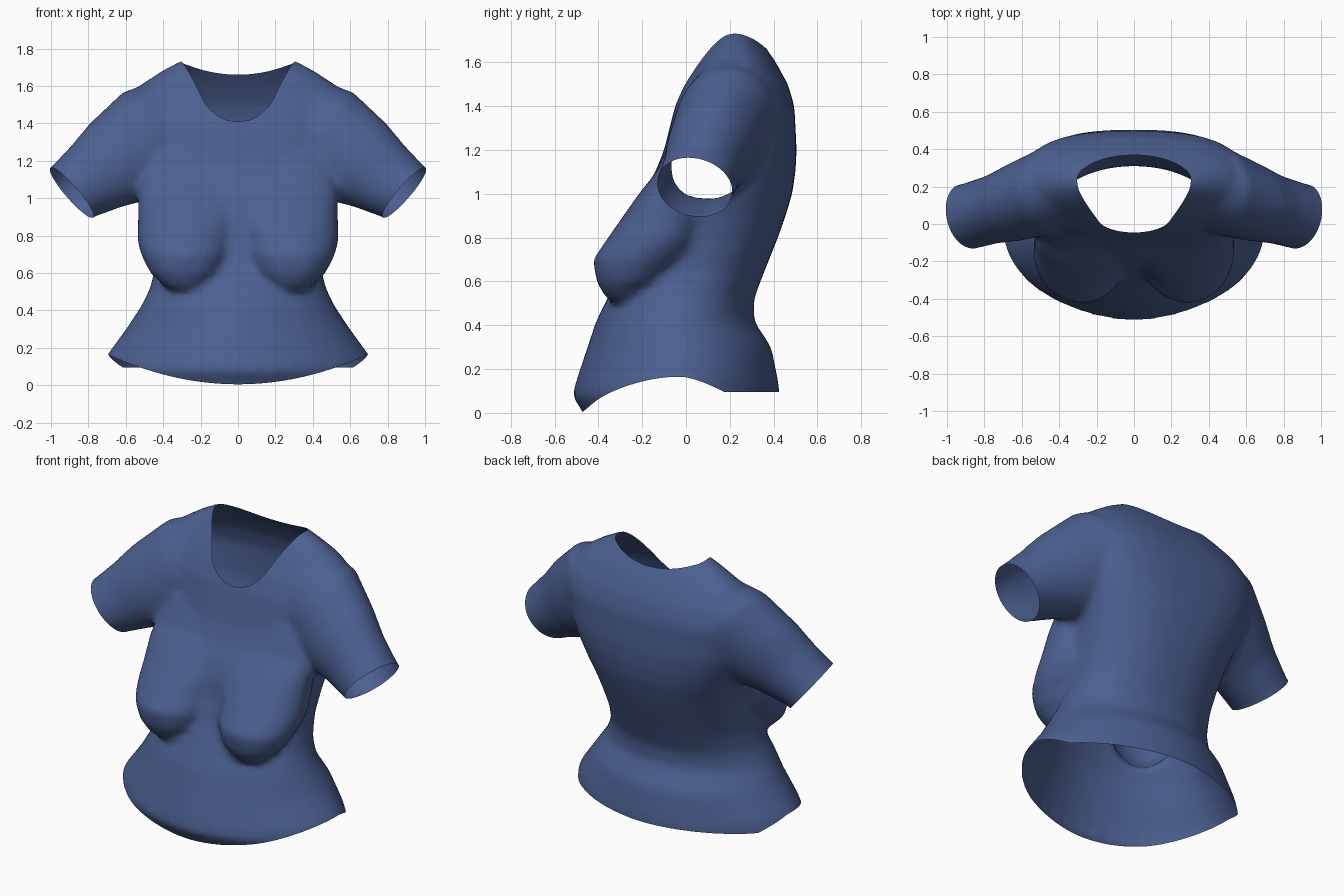
import bpy, bmesh, math
from mathutils import Vector

cube = bpy.data.objects.get("Cube")
if cube:
    bpy.data.objects.remove(cube, do_unlink=True)

SIDES = 40


def loft(name, rings):
    """Skin a list of point rings into a closed solid object."""
    bm = bmesh.new()
    loops = [[bm.verts.new(p) for p in ring] for ring in rings]
    for a, b in zip(loops, loops[1:]):
        for i in range(SIDES):
            j = (i + 1) % SIDES
            bm.faces.new((a[i], a[j], b[j], b[i]))
    bm.faces.new(loops[0][::-1])
    bm.faces.new(loops[-1])
    bmesh.ops.recalc_face_normals(bm, faces=bm.faces)
    mesh = bpy.data.meshes.new(name)
    bm.to_mesh(mesh)
    bm.free()
    obj = bpy.data.objects.new(name, mesh)
    bpy.context.collection.objects.link(obj)
    return obj


def spow(v, e):
    return math.copysign(abs(v) ** e, v)


def level_ring(z, half, front, back, power, shift=0):
    mid, depth = (front + back) / 2, (back - front) / 2
    ring = []
    for i in range(SIDES):
        a = math.tau * i / SIDES
        ring.append((shift + half * spow(math.cos(a), 2 / power),
                     mid + depth * spow(math.sin(a), 2 / power), z))
    return ring


def sleeve_ring(side, centre, tall, deep):
    up = Vector((0.65, 0, 0.76))
    ring = []
    for i in range(SIDES):
        a = math.tau * i / SIDES
        p = Vector(centre) + up * tall * math.cos(a) + Vector((0, deep * math.sin(a), 0))
        ring.append((p.x * side, p.y, p.z))
    return ring


# Torso: height, half width, front, back, squareness
shirt = loft("shirt", [level_ring(*r) for r in (
    (-0.10, .71, -.42, .42, 1.8), (0.00, .72, -.47, .42, 1.8), (0.08, .73, -.52, .43, 1.8),
    (0.15, .71, -.50, .42, 1.8), (0.30, .60, -.45, .39, 1.9), (0.42, .52, -.41, .31, 2),
    (0.52, .47, -.36, .31, 2.1), (0.65, .44, -.30, .36, 2.2), (0.80, .45, -.25, .42, 2.3),
    (0.90, .47, -.235, .455, 2.4), (1.00, .50, -.20, .485, 2.5), (1.10, .53, -.14, .50, 2.6),
    (1.20, .56, -.10, .505, 2.7), (1.40, .60, -.05, .495, 2.7), (1.50, .59, -.01, .465, 2.5),
    (1.60, .53, .05, .41, 2.3), (1.68, .41, .10, .355, 2.2), (1.74, .30, .14, .31, 2))])

# Sleeves and bust, mirrored
parts = []
for s, label in ((1, "left"), (-1, "right")):
    parts.append(loft(label + "_sleeve", [sleeve_ring(s, *r) for r in (
        (.24, .22, 1.42), (.42, .19, 1.34), (.62, .12, 1.20),
        (.75, .08, 1.12), (.89, .04, 1.03), (1.02, .01, .93))
        for r in [(r, *{.24: (.28, .20), .42: (.30, .235), .62: (.265, .21),
                        .75: (.215, .185)}.get(r[0], (.175, .18)))]]))
    parts.append(loft(label + "_bust", [level_ring(*r, s * c) for *r, c in (
        (1.25, .24, -.07, .10, 2.4, .25), (1.10, .27, -.135, .10, 2.4, .25),
        (1.00, .285, -.215, .10, 2.4, .25), (0.88, .27, -.30, .10, 2.2, .265),
        (0.78, .255, -.37, .08, 2, .285), (0.70, .235, -.425, .02, 2, .285),
        (0.60, .185, -.41, -.10, 2, .285), (0.53, .11, -.37, -.20, 2, .285),
        (0.50, .04, -.33, -.26, 2, .285))]))

# Fuse the solids into one skin and relax the seams
for part in parts:
    union = shirt.modifiers.new("union", 'BOOLEAN')
    union.operation = 'UNION'
    union.solver = 'EXACT'
    union.object = part
fuse = shirt.modifiers.new("fuse", 'REMESH')
fuse.mode = 'VOXEL'
fuse.voxel_size = 0.022
relax = shirt.modifiers.new("relax", 'SMOOTH')
relax.factor = 0.5
relax.iterations = 8
graph = bpy.context.evaluated_depsgraph_get()
skin = bpy.data.meshes.new_from_object(shirt.evaluated_get(graph))
shirt.modifiers.clear()
shirt.data = skin
for part in parts:
    bpy.data.objects.remove(part, do_unlink=True)


# Openings: positive values are cut away
def hem(p):
    edge = 0.005 + 0.33 * p.x ** 2
    return (edge if p.y < 0 else max(edge - .2 * p.y, 0.095)) - p.z


def cuff(p):
    out = Vector((abs(p.x) - .89, p.y - .04, p.z - 1.03)).dot(Vector((.76, -.2, -.65)))
    return min(out, abs(p.x) - .65, p.z - .6)


def neckline(p):
    t = min(max(p.y / .3, 0), 1)
    u = abs(p.x) / .29
    return p.z - ((1 - t) * (1.41 + .30 * u ** 2.3) + t * (1.66 + .06 * u ** 2))


def cut(bm, field):
    """Split the skin where the field is zero and drop the positive part."""
    bmesh.ops.triangulate(bm, faces=bm.faces)
    value = {v: field(v.co) for v in bm.verts}
    fresh = []
    for e in list(bm.edges):
        a, b = e.verts
        fa, fb = value[a], value[b]
        if fa * fb < 0:
            fresh.append(bmesh.utils.edge_split(e, a, fa / (fa - fb))[1])
    for v in fresh:
        value[v] = 0
    bmesh.ops.connect_verts(bm, verts=fresh)
    gone = [f for f in bm.faces if sum(value[v] for v in f.verts) > 0]
    bmesh.ops.delete(bm, geom=gone, context='FACES')


bm = bmesh.new()
bm.from_mesh(skin)
for field in (hem, cuff, neckline):
    cut(bm, field)
bm.to_mesh(skin)
bm.free()

# Fabric colour
blue = bpy.data.materials.new("denim blue")
blue.use_nodes = True
colour = (0.07, 0.115, 0.28, 1)
blue.diffuse_color = colour
blue.node_tree.nodes["Principled BSDF"].inputs["Base Color"].default_value = colour
skin.materials.clear()
skin.materials.append(blue)

bpy.context.view_layer.objects.active = shirt
shirt.select_set(True)
bpy.ops.object.shade_smooth_by_angle(angle=math.radians(50))
